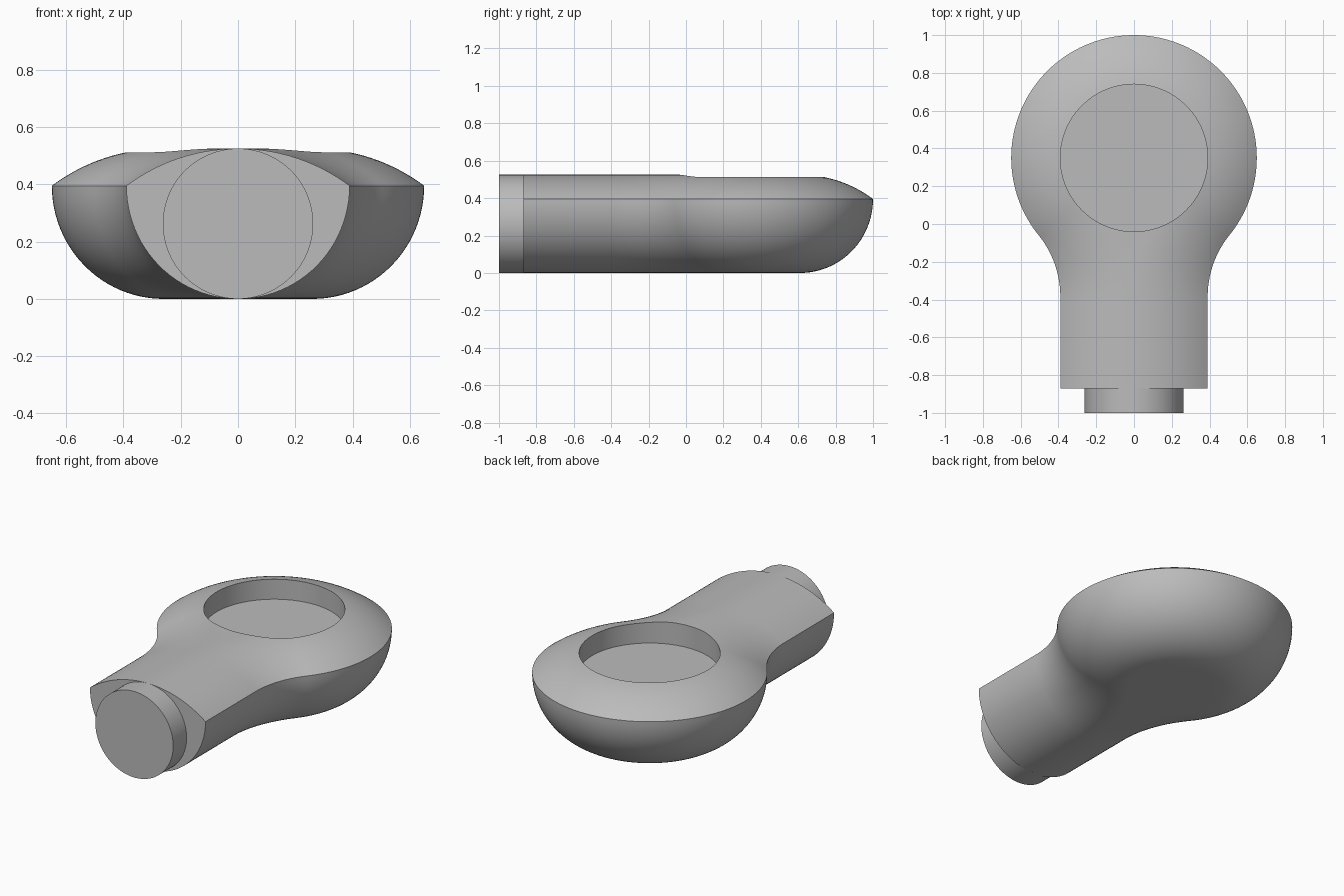
import bpy, bmesh
from math import sin, cos, pi, sqrt, atan2, asin, radians

cube = bpy.data.objects.get("Cube")
if cube:
    bpy.data.objects.remove(cube)

grey = bpy.data.materials.new("plain grey")
grey.use_nodes = True
colour = (0.5, 0.5, 0.5, 1)
grey.diffuse_color = colour
grey.node_tree.nodes["Principled BSDF"].inputs["Base Color"].default_value = colour

NECK, HEAD, FILLET = 0.39, 0.65, 0.52      # half width and plan radii
HEAD_Y, END_Y = 0.35, -0.87
RIDGE, TOP = 0.395, 0.525                  # heights of the side ridge and the top
CROWN = 0.65                               # radius of the upper side curve
FILLET_Y = HEAD_Y - sqrt((HEAD + FILLET) ** 2 - (NECK + FILLET) ** 2)
TURN = atan2(HEAD_Y - FILLET_Y, NECK + FILLET)


def outline(inset):
    """Right half of the plan outline, moved inwards by inset."""
    pts = [(NECK - inset, END_Y)]
    for i in range(25):                    # concave fillet
        a = pi - TURN * i / 24
        r = FILLET + inset
        pts.append((NECK + FILLET + r * cos(a), FILLET_Y + r * sin(a)))
    for i in range(1, 65):                 # round head
        a = -TURN + (pi / 2 + TURN) * i / 64
        r = HEAD - inset
        pts.append((r * cos(a), HEAD_Y + r * sin(a)))
    return pts


def make_object(name, bm):
    bmesh.ops.recalc_face_normals(bm, faces=bm.faces)
    mesh = bpy.data.meshes.new(name)
    bm.to_mesh(mesh)
    bm.free()
    mesh.materials.append(grey)
    obj = bpy.data.objects.new(name, mesh)
    bpy.context.collection.objects.link(obj)
    return obj


def cylinder(name, radius, depth, location, tilt=0):
    bpy.ops.mesh.primitive_cylinder_add(vertices=128, radius=radius, depth=depth,
                                        location=location, rotation=(tilt, 0, 0))
    obj = bpy.context.object
    obj.name = name
    obj.data.materials.append(grey)
    return obj


def smooth(obj):
    bpy.ops.object.select_all(action="DESELECT")
    obj.select_set(True)
    bpy.context.view_layer.objects.active = obj
    bpy.ops.object.shade_smooth_by_angle(angle=radians(30))


# Body: one cross-section carried along the inset outlines
section = []
for i in range(25):                        # quarter round underside
    a = pi / 2 * i / 24
    section.append((NECK * (1 - sin(a)), RIDGE * (1 - cos(a))))
sweep = asin(NECK / CROWN)
for i in range(1, 17):                     # shallow upper curve
    a = sweep * (1 - i / 16)
    section.append((NECK - CROWN * sin(a), TOP - CROWN * (1 - cos(a))))

bm = bmesh.new()
rows = [[(x, y, z) for x, y in outline(d)] for d, z in section]
rows.insert(0, [(0, y, z) for x, y, z in rows[0]])
rows.append([(0, y, z) for x, y, z in rows[-1]])
for side in (1, -1):
    grid = [[bm.verts.new((x * side, y, z)) for x, y, z in row] for row in rows]
    for low, high in zip(grid, grid[1:]):
        for j in range(len(low) - 1):
            bm.faces.new((low[j], low[j + 1], high[j + 1], high[j]))
bmesh.ops.remove_doubles(bm, verts=bm.verts, dist=0.0001)
bmesh.ops.dissolve_degenerate(bm, edges=bm.edges, dist=0.0001)
bmesh.ops.holes_fill(bm, edges=[e for e in bm.edges if e.is_boundary], sides=0)
body = make_object("body", bm)

# Round recess in the top of the head
FLOOR = 0.39
cutter = cylinder("recess_cutter", 0.39, 0.4, (0, HEAD_Y, FLOOR + 0.2))
cutter.hide_render = True
cut = body.modifiers.new("recess", "BOOLEAN")
cut.operation, cut.solver, cut.object = "DIFFERENCE", "EXACT", cutter
bpy.context.view_layer.objects.active = body
bpy.ops.object.modifier_apply(modifier=cut.name)
bpy.data.objects.remove(cutter)
smooth(body)

# Round pin at the end of the neck
PIN = TOP / 2
pin = cylinder("end_pin", PIN, 0.14, (0, -0.93, PIN), pi / 2)
smooth(pin)
